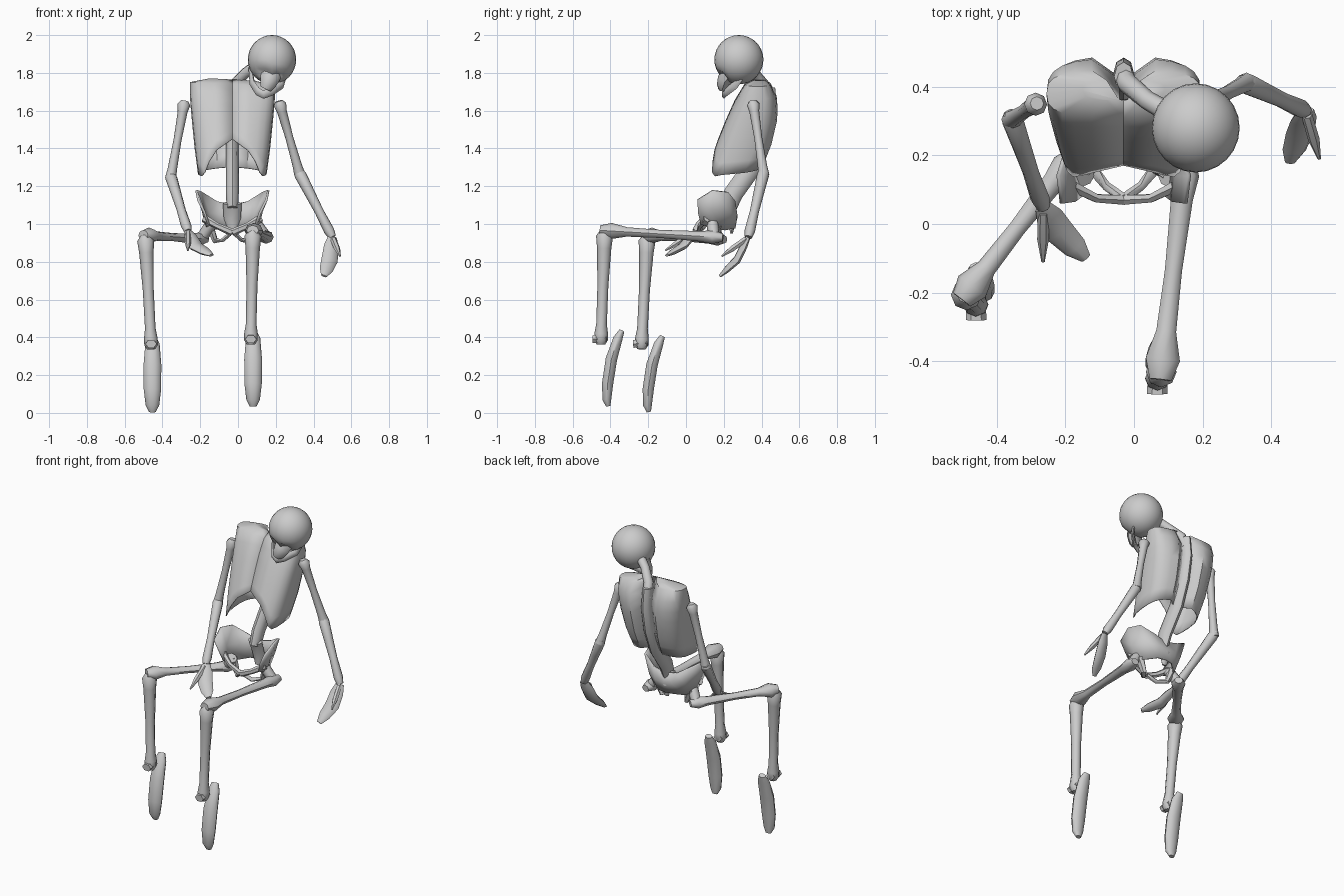
import bpy, bmesh
from math import sin, cos, pi, radians
from mathutils import Vector

default = bpy.data.objects.get("Cube")
if default:
    bpy.data.objects.remove(default, do_unlink=True)

bone = bpy.data.materials.new("bone grey")
bone.use_nodes = True
bone.diffuse_color = (0.6, 0.6, 0.6, 1)
bone.node_tree.nodes["Principled BSDF"].inputs["Base Color"].default_value = (0.6, 0.6, 0.6, 1)
MID = -0.03   # plane of symmetry of the trunk


def finish(name, bm, angle=50, thickness=0):
    bmesh.ops.remove_doubles(bm, verts=bm.verts, dist=0.0005)
    bmesh.ops.recalc_face_normals(bm, faces=bm.faces)
    mesh = bpy.data.meshes.new(name)
    bm.to_mesh(mesh)
    bm.free()
    obj = bpy.data.objects.new(name, mesh)
    bpy.context.collection.objects.link(obj)
    mesh.materials.append(bone)
    if thickness:
        solid = obj.modifiers.new("Thickness", "SOLIDIFY")
        solid.thickness = thickness
    bpy.ops.object.select_all(action="DESELECT")
    obj.select_set(True)
    bpy.context.view_layer.objects.active = obj
    bpy.ops.object.shade_smooth_by_angle(angle=radians(angle))
    return obj


def skin(bm, rows, closed):
    """Join rows of points with quads."""
    grid = [[bm.verts.new(p) for p in row] for row in rows]
    n = len(grid[0])
    for low, high in zip(grid, grid[1:]):
        for i in range(n if closed else n - 1):
            j = (i + 1) % n
            bm.faces.new((low[i], low[j], high[j], high[i]))
    return grid


def loft(name, points, wide=(1, 0, 0), flat=1.0, sides=8, angle=50):
    """Tube through (x, y, z, radius); flat scales the radius across the wide axis."""
    bm = bmesh.new()
    path = [Vector(p[:3]) for p in points]
    rows = []
    for i, p in enumerate(path):
        along = (path[min(i + 1, len(path) - 1)] - path[max(i - 1, 0)]).normalized()
        u = Vector(wide)
        u = (u - along * u.dot(along)).normalized()
        v = along.cross(u) * flat
        r = points[i][3]
        rows.append([p + r * (cos(2 * pi * k / sides) * u + sin(2 * pi * k / sides) * v)
                     for k in range(sides)])
    grid = skin(bm, rows, True)
    bm.faces.new(grid[0])
    bm.faces.new(grid[-1])
    return finish(name, bm, angle)


def blend(x, xs, ys):
    """Piecewise linear profile."""
    for a, b, c, d in zip(xs, xs[1:], ys, ys[1:]):
        if x <= b:
            return c + (d - c) * max(0, (x - a) / (b - a))
    return ys[-1]


# Rib cage: two shell halves, notched at the front and split at the back
heights = (1.25, 1.4, 1.55, 1.66, 1.74, 1.765)
front = (0.10, 0.15, 0.21, 0.26, 0.31, 0.36)
back = (0.38, 0.45, 0.485, 0.49, 0.45, 0.42)
width = (0.18, 0.20, 0.215, 0.225, 0.225, 0.12)


def rib_point(side, a, z):
    f, b, w = (blend(z, heights, ys) for ys in (front, back, width))
    dx = w * max(sin(a), 0) ** 0.65
    c = cos(a)
    y = (f + b) / 2 - (b - f) / 2 * (abs(c) ** 0.65) * (1 if c > 0 else -1)
    if a > pi - 0.01:
        dx, y = 0.012, y - 0.06
    x = side * dx
    return (MID + x, y, z - 0.1 * x * (z - 1.25))


for side, label in ((1, "left"), (-1, "right")):
    bm = bmesh.new()
    columns = []
    for k in range(13):
        a = pi * k / 12
        low = blend(a, (0, 0.9, pi), (1.45, 1.25, 1.3))
        levels = [low + (1.74 - low) * t / 7 for t in range(8)] + [1.765]
        columns.append([rib_point(side, a, z) for z in levels])
    grid = skin(bm, columns, False)
    bm.faces.new([col[-1] for col in grid])
    finish(label + "_rib_cage", bm, 45, 0.006)

# Spine and neck
loft("spine", [(MID, 0.22, 1.08, 0.03), (MID, 0.25, 1.16, 0.034), (MID, 0.35, 1.3, 0.034),
               (MID, 0.41, 1.45, 0.032), (MID, 0.44, 1.6, 0.03), (MID, 0.43, 1.72, 0.028)],
     flat=1.5)
loft("neck", [(MID, 0.44, 1.66, 0.03), (-0.02, 0.41, 1.74, 0.03), (0.04, 0.36, 1.8, 0.028),
              (0.11, 0.32, 1.85, 0.03)])
loft("sacrum", [(MID, 0.22, 1.11, 0.05), (MID, 0.25, 1.03, 0.045), (MID, 0.24, 0.95, 0.015)], flat=0.5)

# Pelvis: flared bowl with an arch in front
rim = [(0.175, 0.06, 1.13), (0.185, 0.14, 1.18), (0.16, 0.22, 1.17), (0.08, 0.25, 1.12), (0, 0.24, 1.10)]
waist = [(0.14, 0.065, 1.06), (0.15, 0.14, 1.07), (0.12, 0.23, 1.06), (0.06, 0.26, 1.05), (0, 0.26, 1.04)]
base = [(0.12, 0.08, 1.0), (0.13, 0.14, 0.98), (0.1, 0.2, 0.97), (0.05, 0.24, 0.98), (0, 0.25, 0.98)]
bm = bmesh.new()
skin(bm, [[(MID + x, y, z) for x, y, z in row] + [(MID - x, y, z) for x, y, z in row[-2::-1]]
          for row in (rim, waist, base)], False)
finish("pelvis_bowl", bm, 50, 0.012)
for side, label in ((1, "left"), (-1, "right")):
    loft(label + "_pubis", [(MID + side * 0.15, 0.11, 1.03, 0.022), (MID + side * 0.08, 0.075, 0.99, 0.017),
                            (MID, 0.07, 0.955, 0.02)], (0, 0, 1), 0.8, 6)
    loft(label + "_sit_bone", [(MID, 0.075, 0.96, 0.015), (MID + side * 0.05, 0.11, 0.915, 0.014),
                               (MID + side * 0.09, 0.16, 0.91, 0.02), (MID + side * 0.12, 0.16, 0.99, 0.03)],
         (0, 1, 0), 0.8, 6)

# Skull: sphere with hollowed eye sockets and a narrower lower face
bm = bmesh.new()
bmesh.ops.create_uvsphere(bm, u_segments=24, v_segments=16, radius=1)
centre = Vector((0.18, 0.28, 1.87))
sockets = [Vector((0.135, 0.18, 1.795)), Vector((0.215, 0.18, 1.775))]
for v in bm.verts:
    v.co = centre + Vector((v.co.x * 0.128, v.co.y * 0.13, v.co.z * 0.13))
    for s in sockets:
        d = (v.co - s).length
        if d < 0.036:
            v.co.y += 0.035 * (1 - d / 0.036) ** 0.5
finish("cranium", bm, 60)
loft("upper_jaw", [(0.178, 0.24, 1.81, 0.06), (0.168, 0.205, 1.765, 0.05), (0.155, 0.195, 1.735, 0.04),
                   (0.145, 0.195, 1.715, 0.03)], (1, 0, -0.3), 0.8)
loft("lower_jaw", [(0.065, 0.3, 1.83, 0.018), (0.075, 0.255, 1.745, 0.024), (0.105, 0.21, 1.7, 0.022),
                   (0.135, 0.2, 1.685, 0.022), (0.175, 0.215, 1.7, 0.022), (0.23, 0.26, 1.735, 0.022),
                   (0.25, 0.3, 1.79, 0.016)], (0, 0, 1), 0.5, 6)


def arm(label, shoulder, elbow, wrist, knuckles, palm_tip, thumb_tip, spread):
    """Two long bones, a curved mitten hand and a thumb."""
    s, e, w, k, p, t = map(Vector, (shoulder, elbow, wrist, knuckles, palm_tip, thumb_tip))

    def at(a, b, f, r):
        return (*a.lerp(b, f), r)
    loft(label + "_upper_arm", [at(s, e, -0.03, 0.02), at(s, e, 0.02, 0.034), at(s, e, 0.12, 0.026),
                                at(s, e, 0.5, 0.021), at(s, e, 0.9, 0.025), at(s, e, 1.03, 0.03)])
    loft(label + "_forearm", [at(e, w, -0.06, 0.02), at(e, w, 0.03, 0.032), at(e, w, 0.3, 0.028),
                              at(e, w, 0.6, 0.024), at(e, w, 0.9, 0.028), at(e, w, 1, 0.02)])
    loft(label + "_hand", [at(w, k, 0, 0.025), at(w, k, 0.4, 0.04), at(w, k, 1, 0.044),
                           at(k, p, 0.6, 0.036), at(k, p, 1, 0.016)], spread, 0.45)
    loft(label + "_thumb", [at(w, t, 0.1, 0.016), at(w, t, 0.6, 0.017), at(w, t, 1, 0.005)], sides=6)


arm("left", (0.22, 0.355, 1.64), (0.325, 0.41, 1.27), (0.5, 0.33, 0.93),
    (0.485, 0.27, 0.81), (0.455, 0.18, 0.725), (0.54, 0.19, 0.83), (1, 0.3, 0))
arm("right", (-0.285, 0.35, 1.64), (-0.355, 0.305, 1.25), (-0.265, 0.05, 0.96),
    (-0.22, -0.02, 0.88), (-0.14, -0.1, 0.835), (-0.265, -0.11, 0.86), (0.7, 0.6, 0.2))


def leg(label, hip, knee, ankle, foot):
    """Thigh with hip knob, shin and a hanging foot."""
    h, k, a = map(Vector, (hip, knee, ankle))

    def at(p, q, f, r):
        return (*p.lerp(q, f), r)
    loft(label + "_thigh", [at(h, k, -0.06, 0.025), at(h, k, 0.03, 0.042), at(h, k, 0.15, 0.032),
                            at(h, k, 0.5, 0.025), at(h, k, 0.8, 0.029), at(h, k, 0.94, 0.05),
                            at(h, k, 1.04, 0.032)], flat=0.85)
    loft(label + "_hip_joint", [at(h, k, 0.02, 0.03), (MID + (h.x - MID) * 0.7, 0.14, 1.0, 0.032)], (0, 1, 0))
    loft(label + "_shin", [at(k, a, 0, 0.025), at(k, a, 0.05, 0.045), at(k, a, 0.16, 0.038),
                           at(k, a, 0.5, 0.029), at(k, a, 0.85, 0.028), at(k, a, 0.94, 0.036),
                           at(k, a, 1.0, 0.036), at(k, a, 1.04, 0.022)])
    loft(label + "_heel_knob", [(a.x, a.y + 0.03, a.z + 0.01, 0.028), (a.x, a.y - 0.045, a.z + 0.005, 0.03)],
         sides=6, flat=0.8)
    x, y, z = foot
    loft(label + "_foot", [(x - 0.005, y + 0.075, z + 0.4, 0.022), (x, y + 0.055, z + 0.36, 0.038),
                           (x, y + 0.02, z + 0.25, 0.047), (x, y, z + 0.12, 0.046),
                           (x, y - 0.004, z + 0.035, 0.036), (x, y + 0.003, z, 0.018)], flat=0.68, sides=10)


leg("left", (0.15, 0.16, 0.93), (0.08, -0.43, 0.965), (0.068, -0.45, 0.385), (0.08, -0.415, 0.035))
leg("right", (-0.19, 0.18, 0.92), (-0.49, -0.205, 0.94), (-0.46, -0.235, 0.36), (-0.453, -0.2, 0.005))
